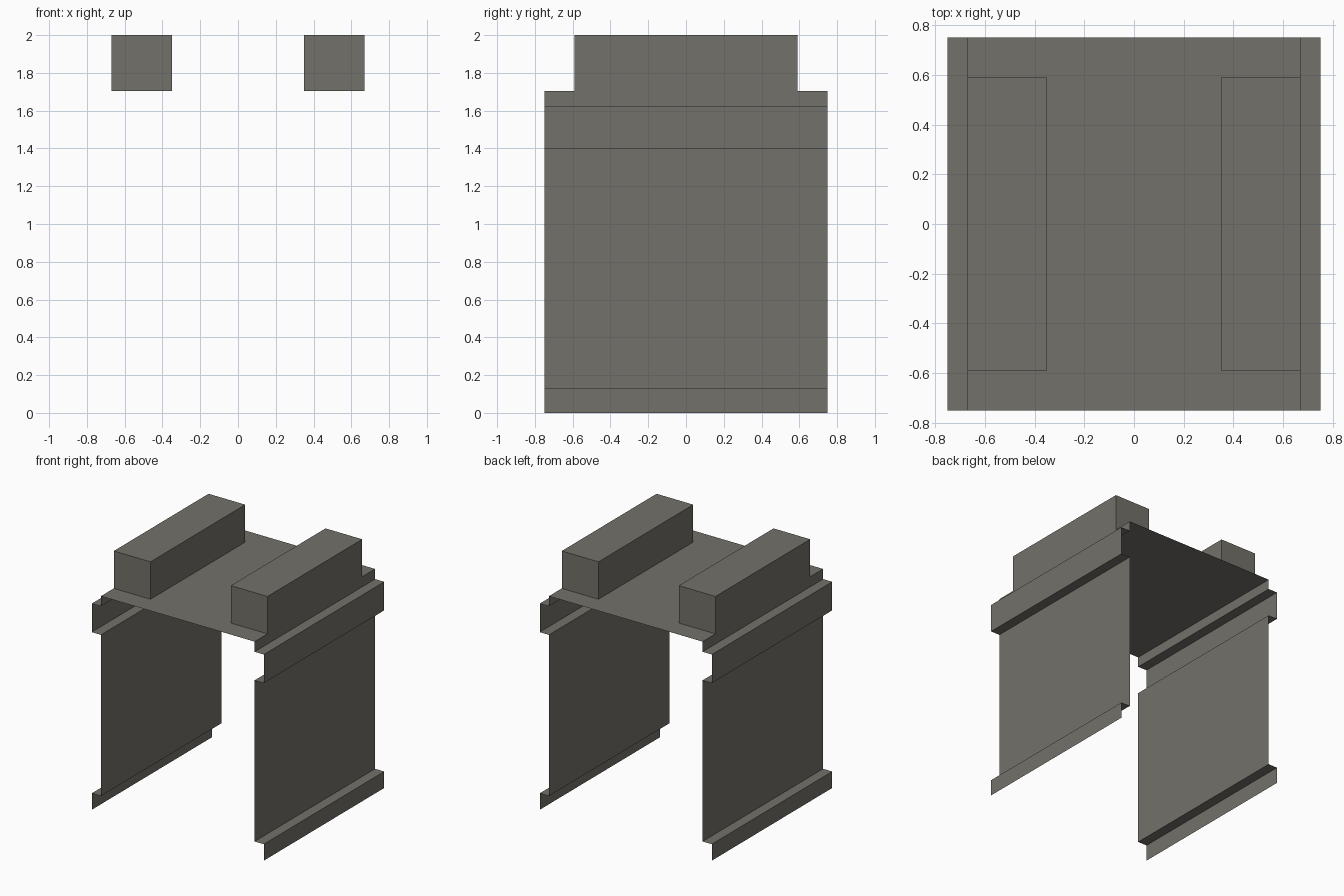
import bpy
import bmesh

if "Cube" in bpy.data.objects:
    bpy.data.objects.remove(bpy.data.objects["Cube"])

mat = bpy.data.materials.new("warm grey")
mat.diffuse_color = (0.172, 0.165, 0.143, 1)
mat.use_nodes = True
mat.node_tree.nodes["Principled BSDF"].inputs["Base Color"].default_value = mat.diffuse_color


def add_object(name, bm):
    mesh = bpy.data.meshes.new(name)
    bm.to_mesh(mesh)
    bm.free()
    mesh.materials.append(mat)
    obj = bpy.data.objects.new(name, mesh)
    bpy.context.collection.objects.link(obj)


# Folded sheet body, open at front and back: right half of profile, bottom to top
half = [(0.75, 0), (0.75, 0.13), (0.67, 0.13), (0.67, 1.4),
        (0.75, 1.4), (0.75, 1.625), (0.67, 1.625), (0.67, 1.705)]
profile = half + [(-x, z) for x, z in reversed(half)]
bm = bmesh.new()
front = [bm.verts.new((x, -0.75, z)) for x, z in profile]
back = [bm.verts.new((x, 0.75, z)) for x, z in profile]
for i in range(len(profile) - 1):
    bm.faces.new((front[i], back[i], back[i + 1], front[i + 1]))
bm.normal_update()
if any(f.normal.z < -0.5 and f.calc_center_median().z > 1.7 for f in bm.faces):
    bmesh.ops.reverse_faces(bm, faces=bm.faces[:])
add_object("folded_shell", bm)

# Two bars on top, open underneath where they rest on the shell
for side, name in ((-1, "left_top_bar"), (1, "right_top_bar")):
    bm = bmesh.new()
    bmesh.ops.create_cube(bm, size=1)
    bmesh.ops.delete(bm, geom=[f for f in bm.faces if f.normal.z < -0.5],
                     context='FACES_ONLY')
    for v in bm.verts:
        v.co = (side * 0.51 + v.co.x * 0.32, v.co.y * 1.18, 1.8525 + v.co.z * 0.295)
    add_object(name, bm)
